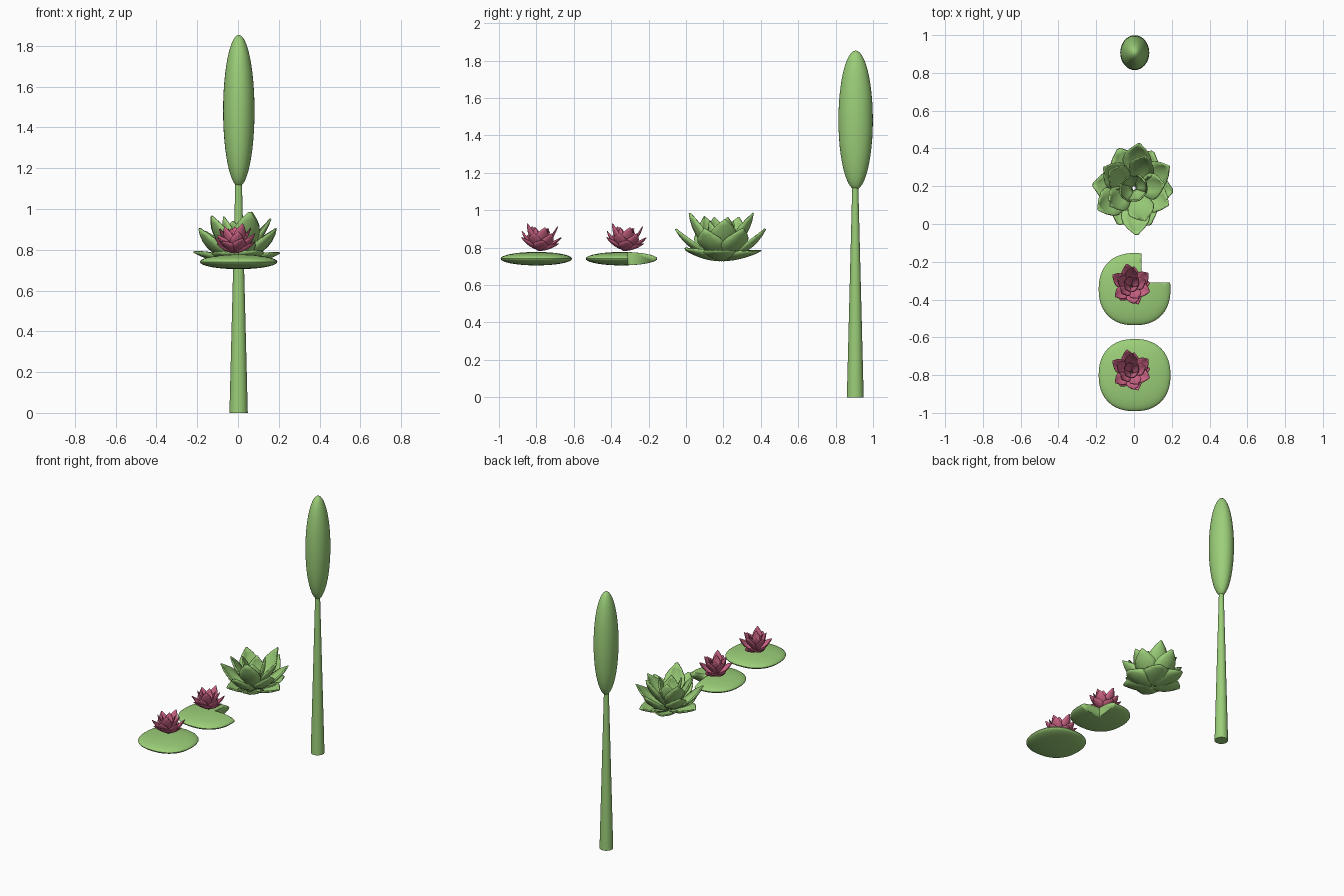
import bpy, bmesh, math, random
from mathutils import Vector, Matrix

if "Cube" in bpy.data.objects:
    bpy.data.objects.remove(bpy.data.objects["Cube"])

random.seed(4)


def material(name, color):
    m = bpy.data.materials.new(name)
    m.diffuse_color = color
    m.use_nodes = True
    m.node_tree.nodes["Principled BSDF"].inputs["Base Color"].default_value = m.diffuse_color
    return m


GREEN = material("leaf_green", (0.33, 0.62, 0.19, 1))
PINK = material("petal_pink", (0.62, 0.13, 0.24, 1))


def finish(name, bm, mat, angle=40):
    bmesh.ops.recalc_face_normals(bm, faces=bm.faces)
    me = bpy.data.meshes.new(name)
    bm.to_mesh(me)
    bm.free()
    ob = bpy.data.objects.new(name, me)
    bpy.context.collection.objects.link(ob)
    me.materials.append(mat)
    bpy.ops.object.select_all(action='DESELECT')
    ob.select_set(True)
    bpy.context.view_layer.objects.active = ob
    bpy.ops.object.shade_smooth_by_angle(angle=math.radians(angle))
    return ob


# One cupped petal: bends from elevation e0 to e1 along its length
def petal(bm, az, r0, z0, length, half, e0, e1, cup=0.35):
    nt, cols = 7, (-1, -0.5, 0, 0.5, 1)
    turn = Matrix.Rotation(az, 3, 'Z')
    r, z, rows = r0, z0, []
    for i in range(nt + 1):
        t = i / nt
        e = math.radians(e0 + (e1 - e0) * t)
        w = half * (0.22 + 0.78 * math.sin(math.pi * min(t / 1.2, 0.5))) \
            * max(0.06, 1 - max(0, (t - 0.55) / 0.45) ** 2)
        row = []
        for s in cols:
            lift = cup * s * s * w
            p = Vector((r - lift * math.sin(e), s * w, z + lift * math.cos(e)))
            row.append(bm.verts.new(turn @ p))
        rows.append(row)
        r += length / nt * math.cos(e)
        z += length / nt * math.sin(e)
    for a, b in zip(rows, rows[1:]):
        for k in range(len(cols) - 1):
            bm.faces.new((a[k], a[k + 1], b[k + 1], b[k]))


# Rings of petals, outermost first:
# count, start angle, r0, z0, length, half width, e0, e1
RINGS = [
    (6, 0, 0.01, 0.00, 0.20, 0.085, 4, 32),
    (6, 30, 0.02, 0.01, 0.255, 0.075, 14, 68),
    (5, 0, 0.02, 0.02, 0.265, 0.07, 38, 80),
    (4, 20, 0.015, 0.03, 0.20, 0.055, 55, 92),
]


def blossom(name, loc, scale, mat, tilt=0, spin=0, rings=RINGS):
    bm = bmesh.new()
    for n, start, r0, z0, length, half, e0, e1 in rings:
        for i in range(n):
            az = math.radians(start + spin + 360 * i / n + random.uniform(-8, 8))
            petal(bm, az, r0, z0, length * random.uniform(0.92, 1.08), half,
                  e0, e1 + random.uniform(-8, 8))
    bmesh.ops.transform(bm, verts=bm.verts, matrix=Matrix.Translation(loc)
                        @ Matrix.Rotation(math.radians(tilt), 4, 'X')
                        @ Matrix.Diagonal((*scale, 1)))
    ob = finish(name, bm, mat)
    mod = ob.modifiers.new("thickness", 'SOLIDIFY')
    mod.thickness = 0.008 * scale[0]
    return ob


# Floating pad: rounded-square lens
def pad(name, y, notch=False):
    bm = bmesh.new()
    bmesh.ops.create_uvsphere(bm, u_segments=48, v_segments=20, radius=1)
    for v in bm.verts:
        x0, y0 = v.co.x, v.co.y
        h = math.hypot(x0, y0)
        k = 1.0
        if h > 1e-5:
            c, s = abs(x0 / h), abs(y0 / h)
            k = (c ** 2.3 + s ** 2.3) ** (-1 / 2.3)
        v.co = Vector((0.003 + 0.19 * k * x0, y + 0.191 * k * y0,
                       0.741 + 0.036 * v.co.z))
    ob = finish(name, bm, GREEN)
    if notch:
        cb = bmesh.new()
        bmesh.ops.create_cube(cb, size=0.4)
        bmesh.ops.translate(cb, verts=cb.verts,
                            vec=(0.24, y + 0.236, 0.741))
        cutter = finish("notch_cutter", cb, GREEN)
        cutter.hide_render = True
        mod = ob.modifiers.new("notch", 'BOOLEAN')
        mod.operation = 'DIFFERENCE'
        mod.solver = 'EXACT'
        mod.object = cutter
        bpy.context.view_layer.objects.active = ob
        bpy.ops.object.modifier_apply(modifier=mod.name)
        bpy.data.objects.remove(cutter)
    return ob


# Pads with pink flowers
pad("round_pad", -0.80)
pad("notched_pad", -0.345, notch=True)
for i, y in enumerate((-0.79, -0.335)):
    random.seed(11)
    blossom(f"pink_flower_{i + 1}", (-0.015, y, 0.787), (0.48, 0.5, 0.54),
            PINK, tilt=-8, spin=10,
            rings=[(5, 0, 0.01, 0.00, 0.22, 0.075, 10, 45)] + RINGS[1:])

# Large leafy rosette
random.seed(3)
blossom("leafy_rosette", (0, 0.19, 0.735), (1, 1.05, 1), GREEN)

# Reed: tapered stem and spindle head
bm = bmesh.new()
bmesh.ops.create_cone(bm, cap_ends=True, segments=32, radius1=0.045,
                      radius2=0.016, depth=1.14,
                      matrix=Matrix.Translation((0.003, 0.905, 0.57)))
finish("reed_stem", bm, GREEN)
bm = bmesh.new()
bmesh.ops.create_uvsphere(bm, u_segments=32, v_segments=24, radius=1)
bmesh.ops.transform(bm, verts=bm.verts,
                    matrix=Matrix.Translation((0.004, 0.907, 1.482))
                    @ Matrix.Diagonal((0.077, 0.092, 0.372, 1)))
finish("reed_head", bm, GREEN)
